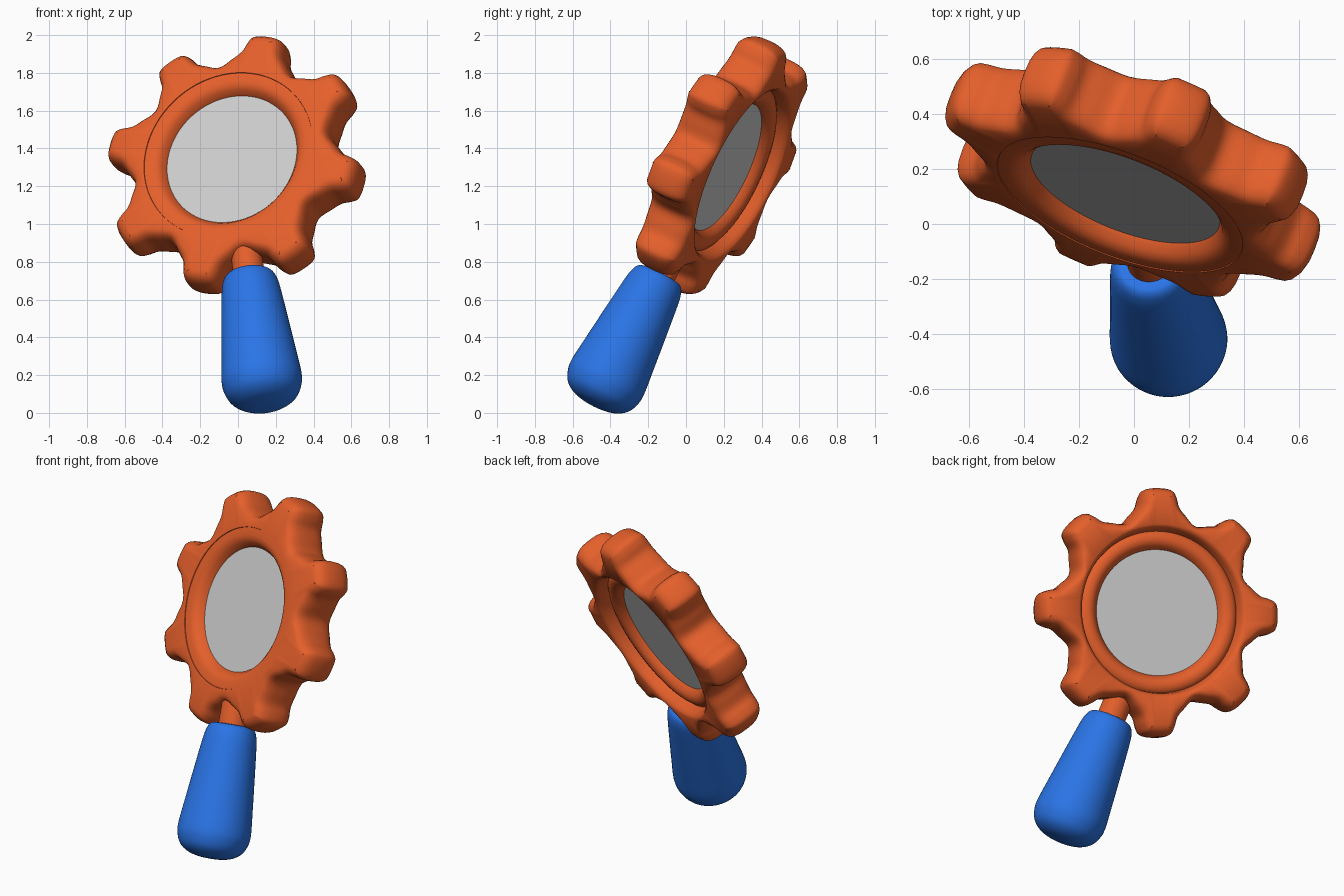
import bpy, bmesh
from math import sin, cos, pi, radians
from mathutils import Vector, Matrix

if "Cube" in bpy.data.objects:
    bpy.data.objects.remove(bpy.data.objects["Cube"])

# Shared frame: local x across, local y = back normal of the glass, local z = handle axis
n = Vector((0.335, 0.853, -0.395)).normalized()
d = Vector((-0.105, 0.46, 0.88))
d = (d - n * d.dot(n)).normalized()
e = n.cross(d)
C = Vector((-0.014, 0.165, 1.322))
FRAME = Matrix.Translation(C) @ Matrix((e, n, d)).transposed().to_4x4()


def material(name, rgb):
    m = bpy.data.materials.new(name)
    m.diffuse_color = (*rgb, 1)
    m.use_nodes = True
    m.node_tree.nodes["Principled BSDF"].inputs["Base Color"].default_value = m.diffuse_color
    return m


ORANGE = material("orange", (0.78, 0.115, 0.024))
BLUE = material("blue", (0.023, 0.175, 0.79))


def grid_object(name, loops, close, mat=None, angle=40):
    """Skin a list of closed vertex loops; close joins the last to the first."""
    bm = bmesh.new()
    rings = [[bm.verts.new(FRAME @ Vector(p)) for p in loop] for loop in loops]
    pairs = list(zip(rings, rings[1:] + rings[:1])) if close else list(zip(rings, rings[1:]))
    for a, b in pairs:
        for i in range(len(a)):
            j = (i + 1) % len(a)
            bm.faces.new((a[i], a[j], b[j], b[i]))
    if not close:
        bm.faces.new(rings[0])
        bm.faces.new(rings[-1])
    bmesh.ops.recalc_face_normals(bm, faces=bm.faces)
    me = bpy.data.meshes.new(name)
    bm.to_mesh(me)
    bm.free()
    ob = bpy.data.objects.new(name, me)
    bpy.context.collection.objects.link(ob)
    if mat:
        me.materials.append(mat)
    bpy.ops.object.select_all(action='DESELECT')
    ob.select_set(True)
    bpy.context.view_layer.objects.active = ob
    bpy.ops.object.shade_smooth_by_angle(angle=radians(angle))
    return ob


def smooth(pts, steps, closed=True):
    """Catmull-Rom curve through 2D points."""
    out, k = [], len(pts)
    at = (lambda i: Vector(pts[i % k])) if closed else (lambda i: Vector(pts[min(max(i, 0), k - 1)]))
    for i in range(k if closed else k - 1):
        p0, p1, p2, p3 = at(i - 1), at(i), at(i + 1), at(i + 2)
        for s in range(steps):
            t = s / steps
            out.append(0.5 * (2 * p1 + (p2 - p0) * t + (2 * p0 - 5 * p1 + 4 * p2 - p3) * t * t
                              + (3 * p1 - p0 - 3 * p2 + p3) * t ** 3))
    if not closed:
        out.append(Vector(pts[-1]))
    return out


def around_normal(r, y, count=96):
    return [(r * cos(2 * pi * i / count), y, r * sin(2 * pi * i / count)) for i in range(count)]


def around_handle(r, l, count=64):
    return [(r * cos(2 * pi * i / count), r * sin(2 * pi * i / count), -l) for i in range(count)]


# Gear frame: one tooth outline repeated eight times, then skinned through inset layers
half = [(0.04, 0.719), (0.084, 0.703), (0.105, 0.66), (0.118, 0.61), (0.155, 0.563)]
tooth = [(-x, y) for x, y in reversed(half)] + half + [(0.548 * sin(pi / 8), 0.548 * cos(pi / 8))]
outline = []
for k in range(8):
    a = pi / 8 + k * pi / 4
    outline += [(x * cos(a) + y * sin(a), y * cos(a) - x * sin(a)) for x, y in tooth]
outline = smooth(outline, 4)
N = len(outline)
inward = []
for i in range(N):
    t = (outline[(i + 1) % N] - outline[i - 1]).normalized()
    inward.append(Vector((t.y, -t.x)))
MID = 0.028


def inset(amount, y):
    """Outline moved inward (less in the valleys) and thinned toward the tooth tips."""
    loop = []
    for p, q in zip(outline, inward):
        w = min(1, max(0, (p.length - 0.548) / 0.17))
        v = p + q * amount * (0.6 + 0.4 * w)
        loop.append((v.x, MID + y * (1 - 0.06 * w), v.y))
    return loop


def inner(r, y):
    return [(p.x * r / p.length, y, p.y * r / p.length) for p in outline]


layers = [inner(0.46, -0.07), inner(0.474, -0.112), inner(0.49, -0.113)]
section = [(0.062, 0.134), (0.042, 0.127), (0.024, 0.112), (0.01, 0.086), (0.002, 0.05)]
layers += [inset(a, -y) for a, y in section]
layers.append(inset(0, 0))
layers += [inset(a, y) for a, y in reversed(section)]
layers += [inner(r, y) for r, y in
           [(0.502, 0.163), (0.489, 0.153), (0.477, 0.132), (0.468, 0.085), (0.46, 0.06)]]
grid_object("gear_frame", layers, True, ORANGE, 60)

# Rounded rim holding the glass, flush at the front and recessed at the back
rim = [(0.477, -0.06), (0.476, -0.108), (0.43, -0.109), (0.405, -0.102), (0.386, -0.086),
       (0.373, -0.066), (0.36, -0.045), (0.355, 0), (0.36, 0.045), (0.373, 0.066),
       (0.386, 0.086), (0.405, 0.098), (0.425, 0.102), (0.447, 0.098), (0.469, 0.085), (0.477, 0.06)]
grid_object("glass_rim", [around_normal(r, y) for r, y in rim], True, ORANGE, 50)

# Glass disc
grid_object("glass", [around_normal(0.366, -0.053), around_normal(0.366, 0.053)], False)

# Stem joining rim and handle
grid_object("stem", [around_handle(0.083, 0.46), around_handle(0.083, 0.72)], False, ORANGE)

# Tapered handle with rounded ends
handle = [(0.02, 0.665), (0.10, 0.667), (0.128, 0.678), (0.145, 0.71), (0.157, 0.77), (0.178, 0.95),
          (0.20, 1.15), (0.213, 1.28), (0.206, 1.34), (0.18, 1.393), (0.13, 1.429), (0.07, 1.445),
          (0.02, 1.449)]
grid_object("handle", [around_handle(p.x, p.y) for p in smooth(handle, 4, False)], False, BLUE, 60)
